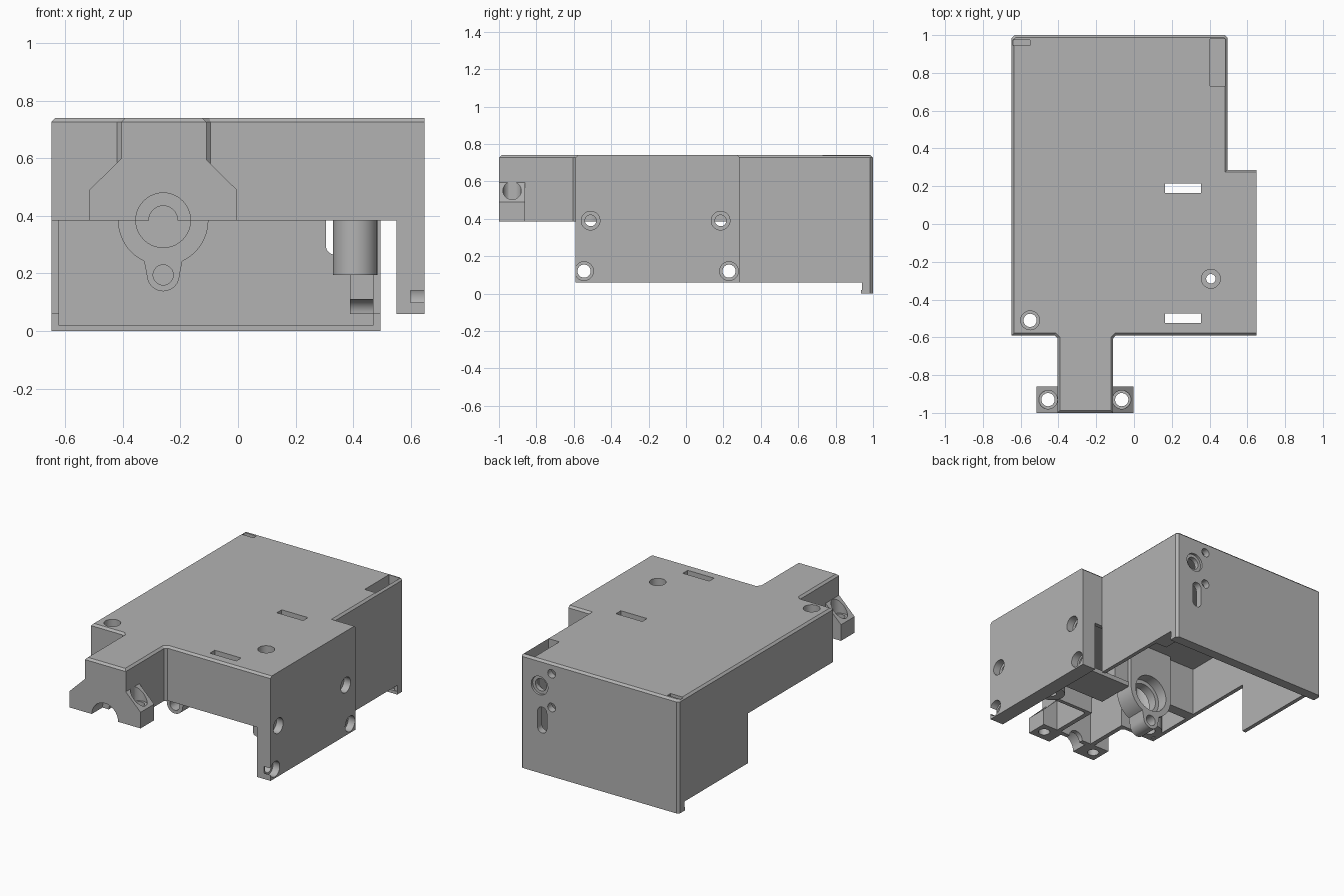
import bpy, bmesh, math
from mathutils import Matrix, Vector

cube = bpy.data.objects.get("Cube")
if cube:
    bpy.data.objects.remove(cube, do_unlink=True)

GREY = (0.45, 0.45, 0.45, 1)
mat = bpy.data.materials.new("light grey plastic")
mat.use_nodes = True
mat.diffuse_color = GREY
mat.node_tree.nodes["Principled BSDF"].inputs["Base Color"].default_value = GREY


def finish(name, bm):
    bmesh.ops.recalc_face_normals(bm, faces=bm.faces)
    me = bpy.data.meshes.new(name)
    bm.to_mesh(me)
    bm.free()
    me.materials.append(mat)
    ob = bpy.data.objects.new(name, me)
    bpy.context.collection.objects.link(ob)
    return ob


def prism(name, pts, lo, hi, axis="z", chamfer=0):
    """Extrude a profile along z (points are x, y) or along y (points are x, z)."""
    bm = bmesh.new()
    place = (lambda p: (p[0], p[1], lo)) if axis == "z" else (lambda p: (p[0], lo, p[1]))
    face = bm.faces.new([bm.verts.new(place(p)) for p in pts])
    geom = bmesh.ops.extrude_face_region(bm, geom=[face])["geom"]
    move = Vector((0, 0, hi - lo)) if axis == "z" else Vector((0, hi - lo, 0))
    bmesh.ops.translate(bm, vec=move, verts=[g for g in geom if isinstance(g, bmesh.types.BMVert)])
    bmesh.ops.recalc_face_normals(bm, faces=bm.faces)
    if chamfer:
        rim = [e for e in bm.edges if all(v.co.z > hi - 0.001 for v in e.verts)
               and not all(v.co.x > 0.6 for v in e.verts)]
        bmesh.ops.bevel(bm, geom=rim, offset=chamfer, segments=1, affect="EDGES")
    return finish(name, bm)


def box(name, x, y, z):
    return prism(name, [(x[0], y[0]), (x[1], y[0]), (x[1], y[1]), (x[0], y[1])], *z)


def cyl(name, centre, r, lo, hi, axis="z"):
    """Cylinder between lo and hi on an axis; centre gives the other two coordinates."""
    bm = bmesh.new()
    bmesh.ops.create_cone(bm, cap_ends=True, segments=40, radius1=r, radius2=r, depth=hi - lo)
    mid, (a, b) = (lo + hi) / 2, centre
    turn, at = {"z": (Matrix(), (a, b, mid)),
                "y": (Matrix.Rotation(math.pi / 2, 4, "X"), (a, mid, b)),
                "x": (Matrix.Rotation(math.pi / 2, 4, "Y"), (mid, a, b))}[axis]
    bmesh.ops.transform(bm, matrix=Matrix.Translation(at) @ turn, verts=bm.verts)
    return finish(name, bm)


def cut(cutter, *targets, op="DIFFERENCE"):
    for ob in targets:
        mod = ob.modifiers.new("cut", "BOOLEAN")
        mod.operation, mod.solver, mod.object = op, "EXACT", cutter
        bpy.context.view_layer.objects.active = ob
        bpy.ops.object.modifier_apply(modifier=mod.name)
    bpy.data.objects.remove(cutter, do_unlink=True)


def arc(cx, cz, r, a, b, n=12):
    return [(cx + r * math.cos(math.radians(a + (b - a) * i / n)),
             cz + r * math.sin(math.radians(a + (b - a) * i / n))) for i in range(n + 1)]


TOP, MID, LOW = 0.74, 0.385, 0.06
L, R, STEP = -0.648, 0.648, 0.495
SHAFT = -0.26

# Housing shell: outer plan with neck, hollowed from below
shell = prism("housing_shell", [
    (L, -0.59), (-0.42, -0.59), (-0.405, -0.605), (-0.405, -1), (-0.11, -1), (-0.11, -0.605),
    (-0.095, -0.59), (R, -0.59), (R, 0.287), (STEP, 0.287),
    (STEP, 0.985), (STEP - 0.015, 1), (L + 0.015, 1), (L, 0.985)], 0, TOP, chamfer=0.013)
cut(prism("cavity", [
    (L + 0.026, -0.565), (-0.375, -0.565), (-0.375, -0.87), (-0.14, -0.87), (-0.14, -0.565),
    (0.55, -0.565), (0.55, 0.26), (0.47, 0.26), (0.47, 0.955), (L + 0.026, 0.955)],
    -0.1, 0.7), shell)

# Open the front half, and trim the walls above the back lip
cut(box("front_opening", (-1, 0.55), (-1.1, 0.287), (-0.1, MID)), shell)
cut(box("lower_trim", (-1, 1), (-1.1, 0.94), (-0.1, LOW)), shell)
back_lip = box("back_lip", (L, STEP), (0.935, 0.96), (0, 0.02))

# Shaft cradle at the end of the neck
half = [(-0.145, TOP - 0.013), (-0.145, 0.6), (-0.257, 0.49), (-0.257, MID)]
cradle = prism("shaft_cradle", [(SHAFT + x, z) for x, z in half]
               + [(SHAFT - x, z) for x, z in reversed(half)], -1, -0.86, "y")
cut(cyl("c", (SHAFT, MID), 0.05, -1.1, -0.5, "y"), cradle, shell)
cut(cyl("c", (SHAFT, MID), 0.095, -1.1, -0.89, "y"), cradle, shell)
for side in (-1, 1):
    x = SHAFT + side * 0.195
    cut(cyl("c", (x, -0.93), 0.035, 0.3, 0.8), cradle)
    cut(cyl("c", (x, -0.93), 0.049, 0.5, 0.8), cradle)

# Inner bearing wall with a hanging teardrop housing
bearing_wall = box("bearing_wall", (L + 0.02, 0.0), (-0.25, -0.18), (MID, 0.71))
bearing = prism("bearing_housing",
                arc(SHAFT, MID, 0.157, 180, 245) + arc(SHAFT, 0.195, 0.057, 180, 360)
                + arc(SHAFT, MID, 0.157, 295, 360)
                + [(SHAFT + 0.157, 0.71), (SHAFT - 0.157, 0.71)], -0.28, -0.15, "y")
cut(cyl("c", (SHAFT, MID), 0.095, -0.4, 0, "y"), bearing, bearing_wall)
cut(cyl("c", (SHAFT, MID), 0.12, -0.22, 0, "y"), bearing, bearing_wall)
cut(cyl("c", (SHAFT, 0.195), 0.035, -0.4, 0, "y"), bearing)
shelf = box("inner_shelf", (-0.1, 0.33), (-0.42, -0.17), (MID, MID + 0.03))

# Screw bosses under the lid, with counterbored holes
for name, x, y, low, r in (("right_screw_boss", -0.55, -0.51, MID, 0.035),
                           ("left_screw_boss", 0.407, -0.29, 0.195, 0.025)):
    boss = cyl(name, (x, y), 0.077, low, 0.71)
    cut(box("c", (-1, L + 0.01), (-1, 1), (0, 1)), boss)
    cut(cyl("c", (x, y), r, 0, 1), boss, shell)
    cut(cyl("c", (x, y), 0.05, 0.66, 1), boss, shell)

# Side wall screw holes
for y, z, r in ((-0.51, 0.39, 0.03), (0.185, 0.39, 0.03), (-0.545, 0.12, 0.035), (0.23, 0.12, 0.035)):
    cut(cyl("c", (y, z), r, 0.5, 0.8, "x"), shell)
    cut(cyl("c", (y, z), 0.05, 0.6, 0.8, "x"), shell)

# Slots through the lid and the shallow corner recess
for y in (0.19, -0.5):
    cut(box("c", (0.165, 0.355), (y - 0.025, y + 0.025), (0.6, 0.9)), shell)
cut(box("c", (-0.64, -0.55), (0.945, 0.975), (TOP - 0.025, 0.9)), shell)

# Cable chute below the corner pocket
chute = box("cable_chute", (0.39, 0.48), (0.72, 0.96), (LOW, 0.71))
cut(cyl("c", (0.72, LOW), 0.05, 0.3, 0.6, "x"), chute)
cut(box("pocket", (0.403, 0.483), (0.73, 0.98), (0.6, 0.9)), shell, chute)

# Back panel: connector port, two small holes and a rounded slot
cut(cyl("c", (0.357, 0.57), 0.04, 0.9, 1.1, "y"), shell)
cut(cyl("c", (0.357, 0.57), 0.06, 0.985, 1.1, "y"), shell)
for z in (0.45, 0.67):
    cut(cyl("c", (0.27, z), 0.028, 0.9, 1.1, "y"), shell)
cut(prism("c", arc(0.338, 0.298, 0.033, 180, 360) + arc(0.338, 0.402, 0.033, 0, 180),
          0.9, 1.1, "y"), shell)

# Smooth round surfaces, keep edges crisp
bpy.ops.object.select_all(action="DESELECT")
for ob in bpy.context.collection.objects:
    if ob.type == "MESH" and ob.data.materials and ob.data.materials[0] == mat:
        ob.select_set(True)
        bpy.context.view_layer.objects.active = ob
bpy.ops.object.shade_smooth_by_angle(angle=math.radians(25))
